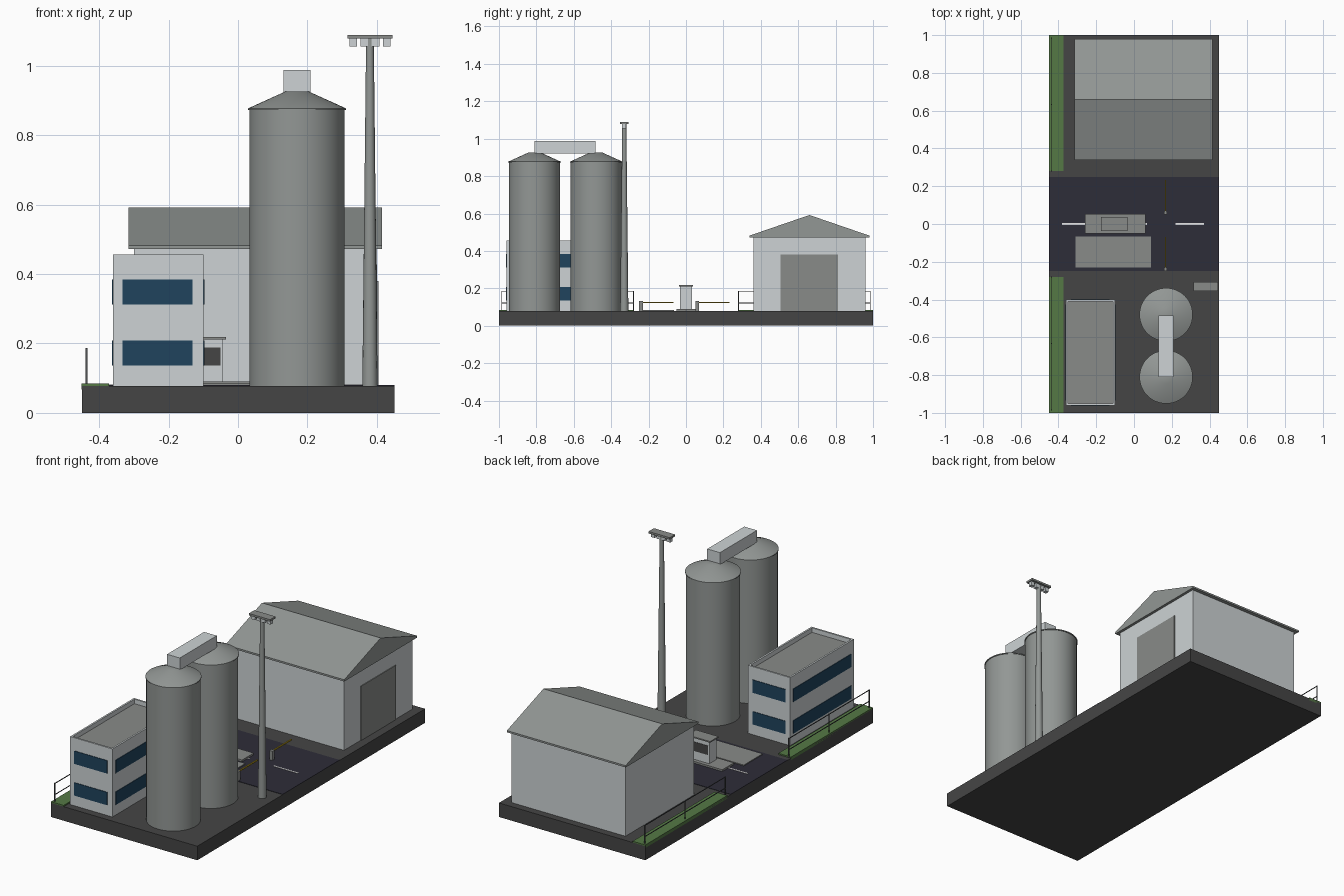
import bpy, bmesh, math
from mathutils import Matrix, Vector

cube = bpy.data.objects.get("Cube")
if cube:
    bpy.data.objects.remove(cube, do_unlink=True)

GROUND = 0.078


def material(name, r, g, b):
    m = bpy.data.materials.new(name)
    m.use_nodes = True
    m.diffuse_color = (r, g, b, 1)
    node = next(n for n in m.node_tree.nodes if n.type == "BSDF_PRINCIPLED")
    node.inputs["Base Color"].default_value = (r, g, b, 1)
    node.inputs["Roughness"].default_value = 0.8
    return m


wall = material("pale wall", 0.61, 0.65, 0.66)
metal = material("grey metal", 0.29, 0.31, 0.30)
concrete = material("mid grey", 0.25, 0.26, 0.25)
paving = material("dark paving", 0.06, 0.06, 0.06)
asphalt = material("road asphalt", 0.027, 0.026, 0.040)
grass = material("grass green", 0.09, 0.19, 0.06)
glass = material("blue glass", 0.014, 0.056, 0.11)
yellow = material("barrier yellow", 0.55, 0.38, 0.02)
white = material("line white", 0.8, 0.8, 0.8)
steel = material("dark steel", 0.08, 0.085, 0.09)


def finish(name, bm, *mats):
    bmesh.ops.recalc_face_normals(bm, faces=bm.faces)
    mesh = bpy.data.meshes.new(name)
    bm.to_mesh(mesh)
    bm.free()
    for m in mats:
        mesh.materials.append(m)
    obj = bpy.data.objects.new(name, mesh)
    bpy.context.collection.objects.link(obj)
    return obj


def add_box(bm, x, y, z):
    """Add a box given its (min, max) range on each axis."""
    centre = Vector([sum(r) / 2 for r in (x, y, z)])
    size = [r[1] - r[0] for r in (x, y, z)]
    bmesh.ops.create_cube(bm, size=1, matrix=Matrix.Translation(centre) @ Matrix.Diagonal((*size, 1)))


def box(name, x, y, z, mat):
    bm = bmesh.new()
    add_box(bm, x, y, z)
    return finish(name, bm, mat)


def lathe(name, centre, profile, mat, segments):
    """Spin (radius, height) points about a vertical axis and cap the ends."""
    bm = bmesh.new()
    rings = []
    for r, z in profile:
        rings.append([bm.verts.new((centre[0] + r * math.cos(a), centre[1] + r * math.sin(a), z))
                      for a in (2 * math.pi * i / segments for i in range(segments))])
    for low, high in zip(rings, rings[1:]):
        for i in range(segments):
            j = (i + 1) % segments
            bm.faces.new((low[i], low[j], high[j], high[i]))
    bm.faces.new(rings[0])
    bm.faces.new(rings[-1])
    obj = finish(name, bm, mat)
    bpy.ops.object.select_all(action="DESELECT")
    obj.select_set(True)
    bpy.context.view_layer.objects.active = obj
    bpy.ops.object.shade_smooth_by_angle(angle=math.radians(35))
    return obj


# Ground slab, road and lane markings
box("ground_slab", (-0.45, 0.45), (-1, 1), (0, GROUND), paving)
box("road", (-0.45, 0.45), (-0.25, 0.25), (GROUND - 0.01, 0.080), asphalt)
for i, x in enumerate((-0.38, -0.08, 0.22)):
    box(f"lane_dash_{i + 1}", (x, x + 0.15), (-0.004, 0.004), (0.079, 0.082), white)

# Grass verges with post and rail fences
for side, start, end in (("front", -1.0, -0.28), ("back", 0.28, 1.0)):
    box(f"{side}_grass_verge", (-0.45, -0.372), (start, end), (GROUND - 0.01, 0.085), grass)
    bm = bmesh.new()
    first, last = (start + 0.015, end) if side == "front" else (start, end - 0.015)
    for y in (first, (first + last) / 2, last):
        add_box(bm, (-0.439, -0.434), (y - 0.0025, y + 0.0025), (GROUND, 0.187))
    for z in (0.122, 0.184):
        add_box(bm, (-0.438, -0.435), (first, last), (z - 0.002, z + 0.002))
    finish(f"{side}_fence", bm, steel)

# Warehouse with overhanging gable roof and loading door
box("warehouse_walls", (-0.30, 0.40), (0.36, 0.96), (GROUND, 0.474), wall)
box("warehouse_door", (0.398, 0.404), (0.505, 0.812), (GROUND, 0.38), concrete)
bm = bmesh.new()
section = ((0.34, 0.472), (0.98, 0.472), (0.98, 0.482), (0.66, 0.592), (0.34, 0.482))
end_face = bm.faces.new([bm.verts.new((-0.315, y, z)) for y, z in section])
grown = bmesh.ops.extrude_face_region(bm, geom=[end_face])
bmesh.ops.translate(bm, vec=(0.73, 0, 0),
                    verts=[v for v in grown["geom"] if isinstance(v, bmesh.types.BMVert)])
finish("warehouse_roof", bm, metal)

# Office block with a sunken flat roof behind a parapet
bm = bmesh.new()
add_box(bm, (-0.36, -0.10), (-0.96, -0.40), (GROUND, 0.456))
bm.normal_update()
top = max(bm.faces, key=lambda f: f.calc_center_median().z)
bmesh.ops.inset_region(bm, faces=[top], thickness=0.014)
well = bmesh.ops.extrude_discrete_faces(bm, faces=[top])["faces"][0]
rim = [e for e in bm.edges if e.is_boundary and e not in well.edges[:]]
well.material_index = 1
bridge = bmesh.ops.bridge_loops(bm, edges=rim + well.edges[:])
for f in bridge["faces"]:
    f.material_index = 0
bmesh.ops.translate(bm, vec=(0, 0, -0.025), verts=well.verts)
finish("office_block", bm, wall, concrete)

# Ribbon windows on every side of both floors
for floor, low in (("lower", 0.136), ("upper", 0.312)):
    z = (low, low + 0.072)
    for side, y in (("front", -0.96), ("back", -0.40)):
        box(f"office_{side}_{floor}_window", (-0.333, -0.131), (y - 0.003, y + 0.003), z, glass)
    for side, x in (("right", -0.36), ("left", -0.10)):
        box(f"office_{side}_{floor}_window", (x - 0.003, x + 0.003), (-0.935, -0.425), z, glass)

# Twin silos joined by a conveyor housing
for side, y in (("front", -0.81), ("back", -0.48)):
    lathe(f"{side}_silo", (0.17, y),
          ((0.137, GROUND), (0.137, 0.872), (0.141, 0.872), (0.141, 0.877), (0.035, 0.925)), metal, 48)
box("conveyor_housing", (0.131, 0.209), (-0.81, -0.485), (0.92, 0.987), wall)

# Floodlight mast
lathe("light_mast", (0.38, -0.33), ((0.022, GROUND), (0.011, 1.08)), metal, 16)
box("light_head", (0.315, 0.445), (-0.354, -0.307), (1.078, 1.089), concrete)
for i in range(4):
    x = 0.332 + 0.032 * i
    box(f"floodlight_{i + 1}", (x - 0.011, x + 0.011), (-0.342, -0.32), (1.055, 1.079), wall)

# Weighbridge, traffic island and gate booth
box("weighbridge", (-0.31, 0.09), (-0.23, -0.065), (GROUND, 0.085), concrete)
box("traffic_island", (-0.26, 0.06), (-0.05, 0.052), (GROUND, 0.09), concrete)
box("gate_booth", (-0.165, -0.045), (-0.031, 0.031), (GROUND, 0.212), wall)
box("gate_booth_roof", (-0.174, -0.035), (-0.037, 0.037), (0.211, 0.218), concrete)
for side, y in (("front", -0.031), ("back", 0.031)):
    box(f"booth_{side}_window", (-0.158, -0.051), (y - 0.002, y + 0.002), (0.137, 0.188), paving)

# Barriers across both lanes
for side, y in (("front", -0.24), ("back", 0.06)):
    box(f"{side}_barrier_post", (0.158, 0.176), (y - 0.01, y + 0.01), (GROUND, 0.131), concrete)
    box(f"{side}_barrier_arm", (0.163, 0.170), (y, y + 0.172), (0.122, 0.128), yellow)
